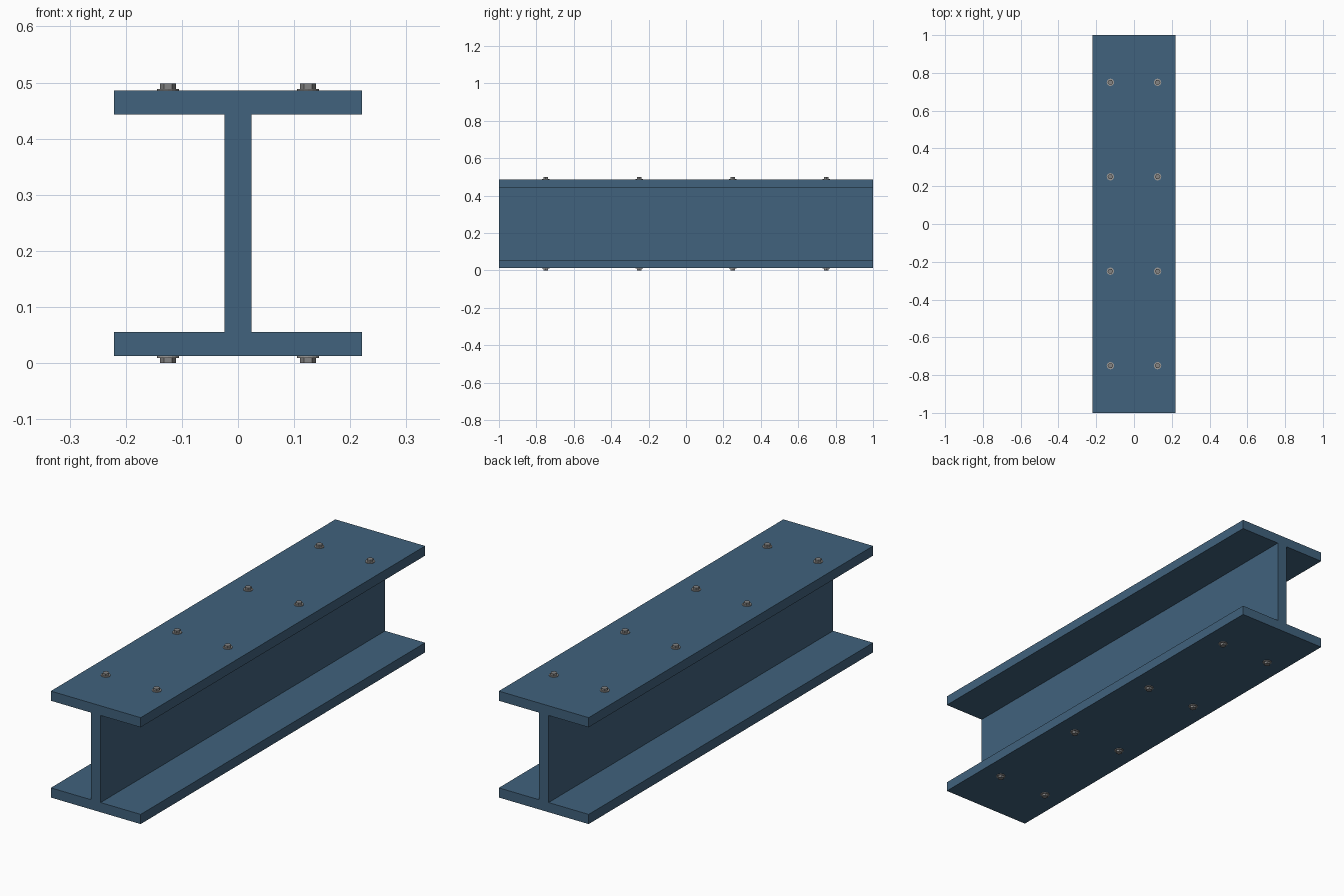
import bpy, bmesh, math

if "Cube" in bpy.data.objects:
    bpy.data.objects.remove(bpy.data.objects["Cube"])

def material(name, rgb):
    m = bpy.data.materials.new(name)
    m.diffuse_color = (*rgb, 1)
    m.use_nodes = True
    m.node_tree.nodes["Principled BSDF"].inputs["Base Color"].default_value = m.diffuse_color
    return m

blue = material("blue painted steel", (0.052, 0.122, 0.205))
washer_grey = material("light zinc grey", (0.33, 0.32, 0.31))
bolt_grey = material("bolt grey", (0.23, 0.23, 0.23))

def finish(name, bm, mat):
    bmesh.ops.recalc_face_normals(bm, faces=bm.faces)
    me = bpy.data.meshes.new(name)
    bm.to_mesh(me)
    bm.free()
    me.materials.append(mat)
    ob = bpy.data.objects.new(name, me)
    bpy.context.collection.objects.link(ob)
    return ob

# I-section beam: right half profile mirrored, then extruded along y
W, T = 0.221, 0.024
Z0, Z1, Z2, Z3 = 0.0125, 0.0555, 0.443, 0.486
right = [(W, Z0), (W, Z1), (T, Z1), (T, Z2), (W, Z2), (W, Z3)]
profile = right + [(-x, z) for x, z in reversed(right)]
bm = bmesh.new()
face = bm.faces.new([bm.verts.new((x, -1, z)) for x, z in profile])
ext = bmesh.ops.extrude_face_region(bm, geom=[face])["geom"]
bmesh.ops.translate(bm, vec=(0, 2, 0), verts=[v for v in ext if isinstance(v, bmesh.types.BMVert)])
finish("i_beam", bm, blue)

def disc(name, x, y, za, zb, r, sides, mat, bevel_end=0):
    # prism between two heights; optional chamfer on the outer end
    bm = bmesh.new()
    r2 = r - bevel_end
    c = bmesh.ops.create_cone(bm, cap_ends=True, segments=sides, radius1=r, radius2=r, depth=abs(zb - za))
    # put a corner on the x axis
    a = min((math.atan2(v.co.y, v.co.x) % (2 * math.pi / sides)) for v in c["verts"])
    for v in bm.verts:
        ang = math.atan2(v.co.y, v.co.x) - a
        v.co.x, v.co.y = r * math.cos(ang), r * math.sin(ang)
    ob = finish(name, bm, mat)
    ob.location = (x, y, (za + zb) / 2)
    return ob

# Washers and hex heads on both flanges
for side, z, s in (("top", Z3, 1), ("bottom", Z0, -1)):
    n = 0
    for x in (-0.125, 0.125):
        for y in (-0.75, -0.25, 0.25, 0.75):
            n += 1
            disc(f"{side}_washer_{n}", x, y, z - s * 0.002, z + s * 0.003, 0.0195, 16, washer_grey)
            disc(f"{side}_bolt_head_{n}", x, y, z, z + s * 0.0125, 0.0143, 6, bolt_grey)
